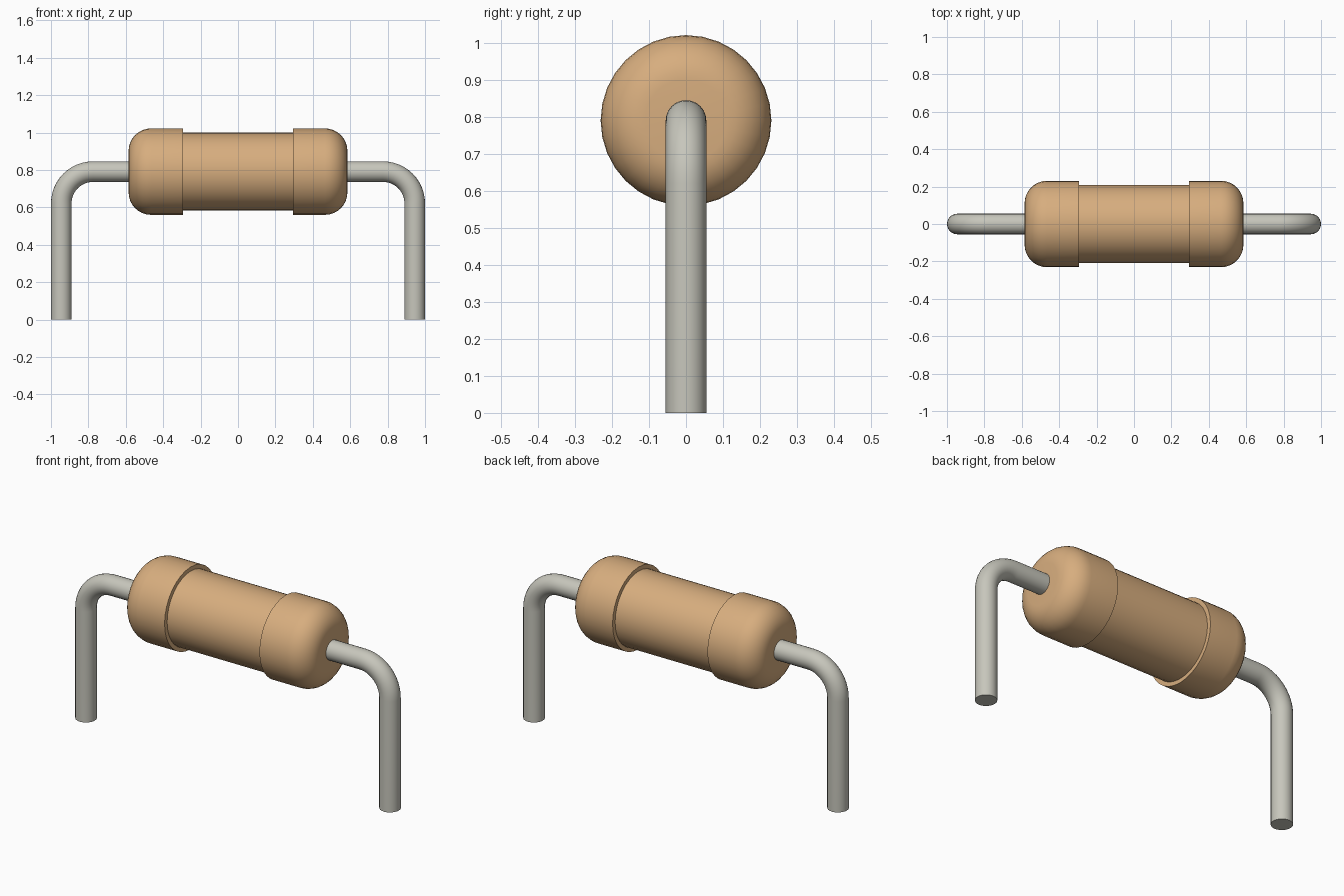
import bpy, bmesh, math
from mathutils import Vector

if "Cube" in bpy.data.objects:
    bpy.data.objects.remove(bpy.data.objects["Cube"], do_unlink=True)

AXIS_Z = 0.791      # height of the body axis
CAP_R, BARREL_R = 0.231, 0.208
CAP_END, CAP_START = 0.585, 0.295
ROUND = 0.12        # rounding of the body ends
WIRE_R, LEG_X, BEND = 0.055, 0.945, 0.17


def material(name, colour):
    mat = bpy.data.materials.new(name)
    mat.use_nodes = True
    mat.diffuse_color = colour
    mat.node_tree.nodes["Principled BSDF"].inputs["Base Color"].default_value = colour
    return mat


def skin(name, rings, mat):
    """Join successive rings of points into a closed, capped tube."""
    bm = bmesh.new()
    loops = [[bm.verts.new(p) for p in ring] for ring in rings]
    for a, b in zip(loops, loops[1:]):
        for i in range(len(a)):
            j = (i + 1) % len(a)
            bm.faces.new((a[i], a[j], b[j], b[i]))
    bm.faces.new(loops[0])
    bm.faces.new(loops[-1])
    bmesh.ops.recalc_face_normals(bm, faces=bm.faces)
    mesh = bpy.data.meshes.new(name)
    bm.to_mesh(mesh)
    bm.free()
    obj = bpy.data.objects.new(name, mesh)
    bpy.context.collection.objects.link(obj)
    mesh.materials.append(mat)
    bpy.ops.object.select_all(action='DESELECT')
    obj.select_set(True)
    bpy.context.view_layer.objects.active = obj
    bpy.ops.object.shade_smooth_by_angle(angle=math.radians(35))
    return obj


def ring(centre, tangent, radius, sides):
    """Circle around a path point; the path lies in the XZ plane."""
    side = Vector((0, 1, 0))
    up = tangent.cross(side)
    angles = [math.tau * i / sides for i in range(sides)]
    return [centre + radius * (math.cos(a) * side + math.sin(a) * up) for a in angles]


tan = material("tan_coating", (0.68, 0.42, 0.21, 1))
metal = material("grey_metal", (0.57, 0.565, 0.50, 1))

# Body: barrel with two rounded, stepped end caps, turned around the x axis
arc = [math.pi / 2 * i / 8 for i in range(9)]
half = [(CAP_START, BARREL_R), (CAP_START, CAP_R)]
half += [(CAP_END - ROUND + ROUND * math.sin(a), CAP_R - ROUND + ROUND * math.cos(a)) for a in arc]
profile = [(-x, r) for x, r in reversed(half)] + half
skin("body", [ring(Vector((x, 0, AXIS_Z)), Vector((1, 0, 0)), r, 32) for x, r in profile], tan)

# Leads: wire leaving each cap, bending down to the ground
for name, s in (("left_lead", 1), ("right_lead", -1)):
    path = [(Vector((s * (CAP_END - 0.05), 0, AXIS_Z)), Vector((s, 0, 0)))]
    for i in range(13):
        a = math.pi / 2 * i / 12
        point = Vector((s * (LEG_X - BEND + BEND * math.sin(a)), 0,
                        AXIS_Z - BEND + BEND * math.cos(a)))
        path.append((point, Vector((s * math.cos(a), 0, -math.sin(a)))))
    path.append((Vector((s * LEG_X, 0, 0)), Vector((0, 0, -1))))
    skin(name, [ring(p, t, WIRE_R, 24) for p, t in path], metal)
